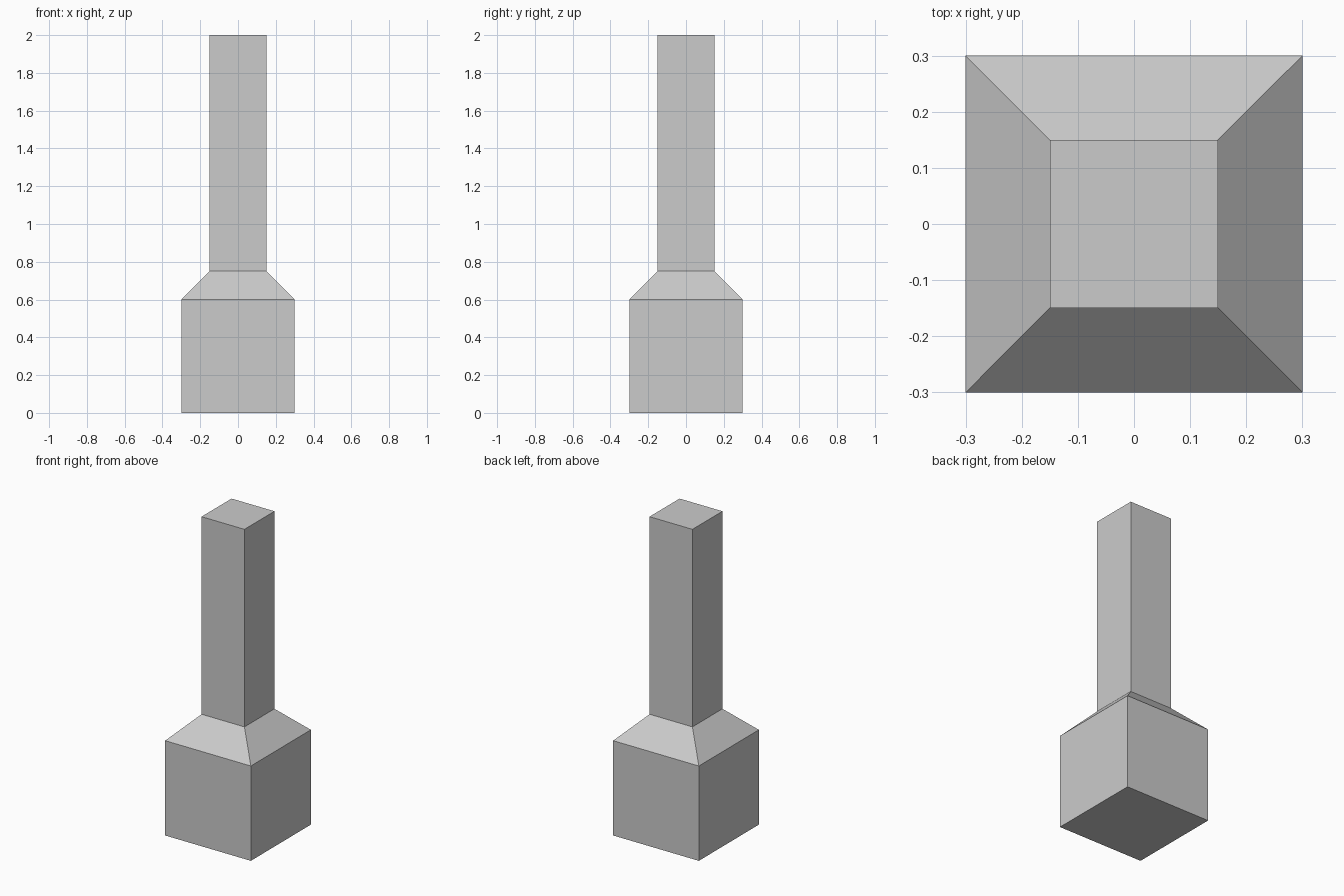
import bpy
import bmesh

if "Cube" in bpy.data.objects:
    bpy.data.objects.remove(bpy.data.objects["Cube"])

# Square profile from bottom to top: (half width, height)
PROFILE = [(0.30, 0.0), (0.30, 0.60), (0.15, 0.75), (0.15, 2.0)]


def stacked_square_post(name, profile):
    bm = bmesh.new()
    rings = [
        [bm.verts.new((sx * h, sy * h, z))
         for sx, sy in ((-1, -1), (1, -1), (1, 1), (-1, 1))]
        for h, z in profile
    ]
    # Side walls between neighbouring rings
    for low, high in zip(rings, rings[1:]):
        for i in range(4):
            j = (i + 1) % 4
            bm.faces.new((low[i], low[j], high[j], high[i]))
    # Bottom and top caps
    bm.faces.new(rings[0][::-1])
    bm.faces.new(rings[-1])
    mesh = bpy.data.meshes.new(name)
    bm.to_mesh(mesh)
    bm.free()
    obj = bpy.data.objects.new(name, mesh)
    bpy.context.collection.objects.link(obj)
    return obj


# Post with a wide base, sloped shoulder and slim shaft
stacked_square_post("post", PROFILE)
